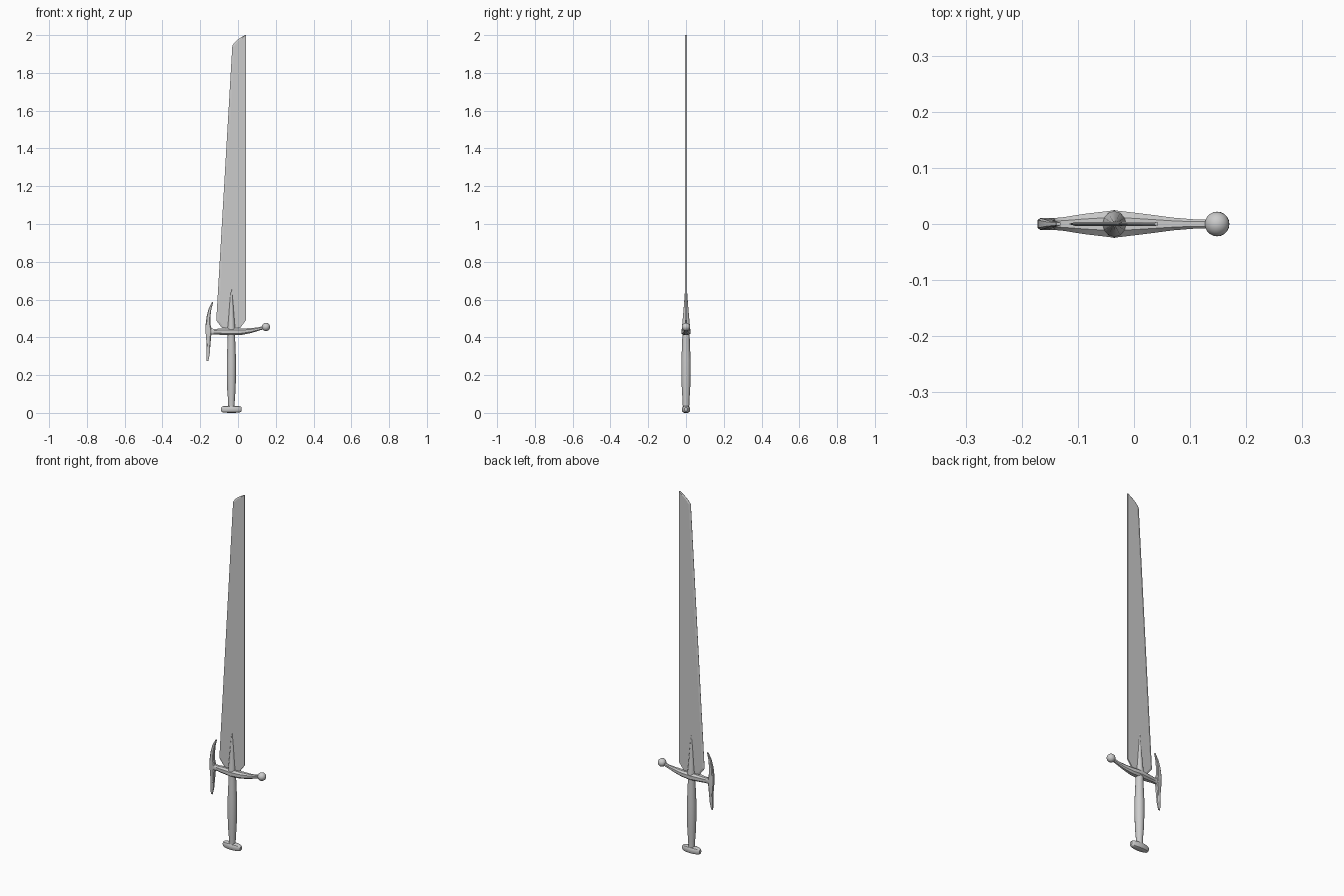
import bpy, bmesh, math
from mathutils import Vector

CX = -0.035  # axis of the hilt


def loft(name, rings, angle=35):
    """Skin a list of closed rings, cap both ends, shade by angle."""
    bm = bmesh.new()
    rows = [[bm.verts.new(p) for p in r] for r in rings]
    n = len(rows[0])
    for a, b in zip(rows, rows[1:]):
        for i in range(n):
            j = (i + 1) % n
            bm.faces.new((a[i], a[j], b[j], b[i]))
    bm.faces.new(rows[0][::-1])
    bm.faces.new(rows[-1])
    bmesh.ops.remove_doubles(bm, verts=bm.verts, dist=1e-6)
    bmesh.ops.recalc_face_normals(bm, faces=bm.faces)
    me = bpy.data.meshes.new(name)
    bm.to_mesh(me)
    bm.free()
    ob = bpy.data.objects.new(name, me)
    bpy.context.collection.objects.link(ob)
    bpy.ops.object.select_all(action='DESELECT')
    ob.select_set(True)
    bpy.context.view_layer.objects.active = ob
    bpy.ops.object.shade_smooth_by_angle(angle=math.radians(angle))
    return ob


def ring(c, u, v, ru, rv, n, power=1.0, turn=0.0):
    """Ellipse (power 1) or boxier ring (power < 1) in the u-v plane."""
    pts = []
    for i in range(n):
        t = 2 * math.pi * i / n + turn
        a, b = math.cos(t), math.sin(t)
        a = math.copysign(abs(a) ** power, a)
        b = math.copysign(abs(b) ** power, b)
        pts.append(Vector(c) + Vector(u) * ru * a + Vector(v) * rv * b)
    return pts


X, Y, Z = (1, 0, 0), (0, 1, 0), (0, 0, 1)

# blade: single bevelled cutting edge on the left, thick straight back
blade = []
for z, xl, xr in [(0.45, -0.085, 0.012), (0.49, -0.115, 0.042),
                  (1.945, -0.03, 0.042), (1.965, -0.014, 0.042),
                  (1.984, 0.009, 0.042), (2.0, 0.037, 0.042)]:
    xb, t = min(xl + 0.012, xr - 0.002), 0.004
    blade.append([(xl, -0.0005, z), (xb, -t, z), (xr, -t, z),
                  (xr, t, z), (xb, t, z), (xl, 0.0005, z)])
loft("blade", blade, 10)

# tapered spike clasping the blade root
loft("blade_clasp", [ring((CX, 0, z), X, Y, rx, ry, 12) for z, rx, ry in
                     [(0.42, 0.021, 0.025), (0.45, 0.021, 0.022),
                      (0.49, 0.017, 0.018), (0.57, 0.011, 0.011),
                      (0.655, 0.003, 0.005)]])

# cross guard: widest at the hilt, rising to the ball on the right
loft("cross_guard", [ring((x, 0, z), Y, Z, ry, rz, 8, 0.8, math.pi / 8)
                     for x, z, ry, rz in
                     [(-0.155, 0.432, 0.011, 0.026), (-0.145, 0.431, 0.011, 0.018),
                      (-0.125, 0.430, 0.013, 0.015), (-0.09, 0.430, 0.019, 0.018),
                      (CX, 0.430, 0.026, 0.021), (0.02, 0.430, 0.019, 0.018),
                      (0.07, 0.436, 0.012, 0.014), (0.105, 0.443, 0.009, 0.010),
                      (0.14, 0.453, 0.009, 0.009)]])

# ball at the right end of the guard
bpy.ops.mesh.primitive_uv_sphere_add(segments=20, ring_count=12, radius=0.022,
                                     location=(0.148, 0, 0.455))
bpy.context.object.name = "guard_ball"
bpy.ops.object.shade_smooth()

# curved prongs at the left end of the guard
prongs = [(0.275, -0.167, -0.157, 0.003), (0.31, -0.166, -0.150, 0.006),
          (0.36, -0.166, -0.146, 0.009), (0.40, -0.169, -0.143, 0.010),
          (0.435, -0.172, -0.138, 0.011), (0.47, -0.171, -0.146, 0.010),
          (0.51, -0.166, -0.146, 0.009), (0.55, -0.156, -0.141, 0.006),
          (0.586, -0.138, -0.131, 0.003)]
loft("guard_prongs", [ring(((a + b) / 2, 0, z), X, Y, (b - a) / 2 * 1.05, ry * 1.05,
                           8, 0.5, math.pi / 8) for z, a, b, ry in prongs])

# swelling grip
loft("grip", [ring((CX, 0, z), X, Y, r, r, 16) for z, r in
              [(0.03, 0.017), (0.07, 0.018), (0.12, 0.022), (0.20, 0.0245),
               (0.28, 0.0245), (0.36, 0.021), (0.42, 0.019)]])

# bar pommel, rounded and narrower toward its ends
loft("pommel", [ring((CX + dx, 0, 0.019), Y, Z, ry, rz, 12, 0.7, math.pi / 12)
                for dx, ry, rz in
                [(-0.054, 0.008, 0.010), (-0.050, 0.012, 0.015),
                 (-0.040, 0.016, 0.0175), (-0.02, 0.020, 0.019), (0, 0.022, 0.0195),
                 (0.02, 0.020, 0.019), (0.040, 0.016, 0.0175),
                 (0.050, 0.012, 0.015), (0.054, 0.008, 0.010)]])
